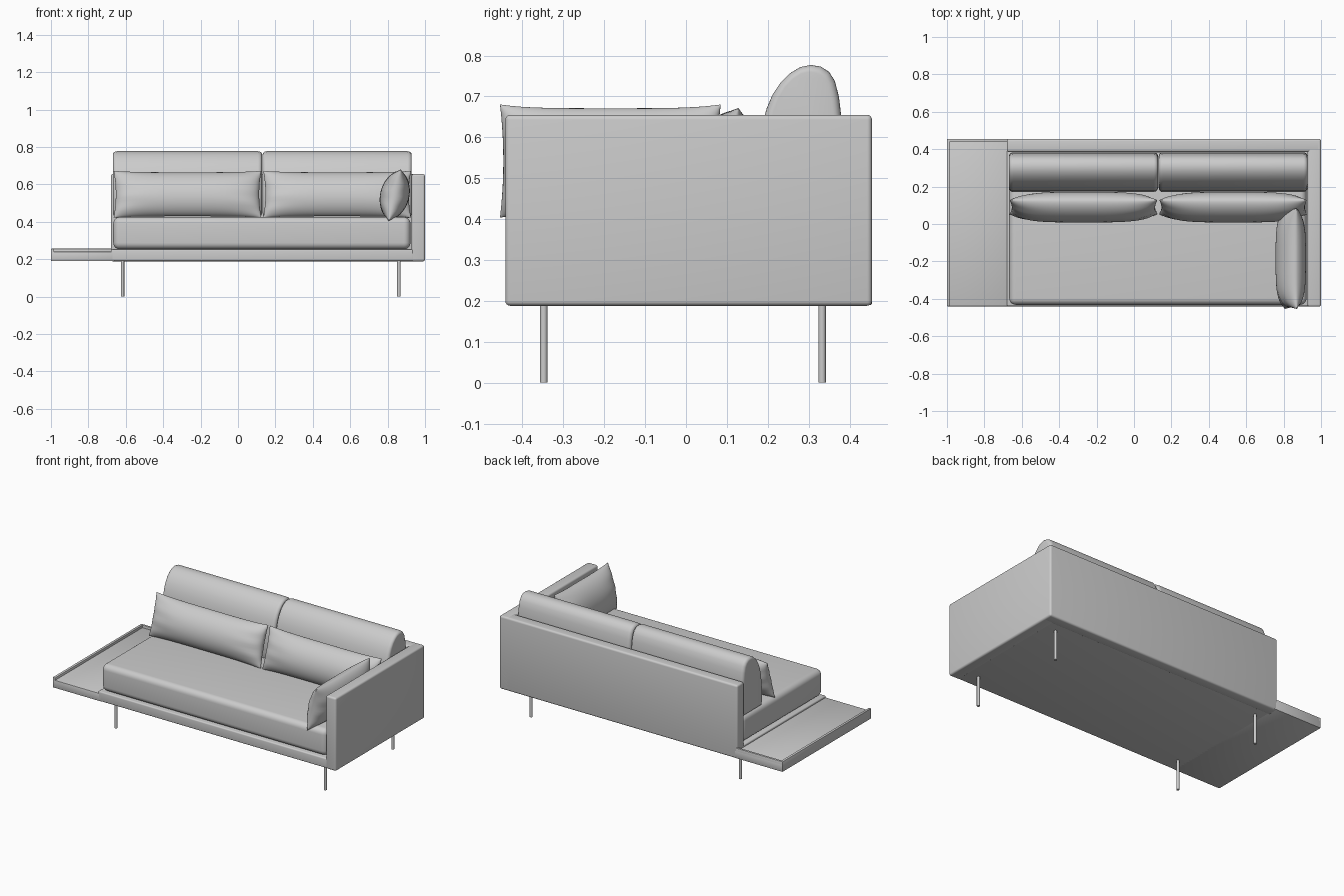
import bpy, bmesh, math
from mathutils import Vector

if "Cube" in bpy.data.objects:
    bpy.data.objects.remove(bpy.data.objects["Cube"])


def finish(name, bm, angle=40):
    bmesh.ops.recalc_face_normals(bm, faces=bm.faces)
    mesh = bpy.data.meshes.new(name)
    bm.to_mesh(mesh)
    bm.free()
    for p in mesh.polygons:
        p.use_smooth = True
    mesh.set_sharp_from_angle(angle=math.radians(angle))
    obj = bpy.data.objects.new(name, mesh)
    bpy.context.collection.objects.link(obj)
    return obj


def box(name, x, y, z, r=0.01, seg=4):
    """Rounded box from (min, max) pairs."""
    bm = bmesh.new()
    bmesh.ops.create_cube(bm, size=1)
    for v in bm.verts:
        v.co = Vector([(a + b) / 2 + c * (b - a) for (a, b), c in zip((x, y, z), v.co)])
    if r:
        bmesh.ops.bevel(bm, geom=bm.edges[:], offset=r, segments=seg,
                        profile=0.5, affect='EDGES')
    return finish(name, bm)


def extruded_cushion(name, profile, x0, x1, r=0.022):
    """Side profile (y, z) run along x, with rounded ends."""
    bm = bmesh.new()
    cy = sum(p[0] for p in profile) / len(profile)
    cz = sum(p[1] for p in profile) / len(profile)
    hy = (max(p[0] for p in profile) - min(p[0] for p in profile)) / 2
    hz = (max(p[1] for p in profile) - min(p[1] for p in profile)) / 2
    steps = [math.radians(a) for a in (0, 18, 36, 54, 72, 90)]
    stations = [(x0 + r * (1 - math.sin(a)), r * (1 - math.cos(a))) for a in reversed(steps)]
    stations = [(x0 + r * (1 - math.cos(a)), r * (1 - math.sin(a))) for a in steps]
    stations += [(x0 + x1 - x, d) for x, d in reversed(stations)]
    rings = [[bm.verts.new((x, cy + (y - cy) * (1 - d / hy), cz + (z - cz) * (1 - d / hz)))
              for y, z in profile] for x, d in stations]
    n = len(profile)
    for a, b in zip(rings, rings[1:]):
        for i in range(n):
            j = (i + 1) % n
            bm.faces.new((a[i], a[j], b[j], b[i]))
    bm.faces.new(rings[0])
    bm.faces.new(rings[-1])
    return finish(name, bm, 50)


def pillow(name, w, h, t, loc, lean, turn=0, nu=40, nv=24):
    """Knife-edge pillow: half width w, half height h, half thickness t."""
    bm = bmesh.new()
    for side in (-1, 1):
        grid = []
        for i in range(nu + 1):
            u = math.sin(math.pi * (i / nu - 0.5))
            row = []
            for j in range(nv + 1):
                v = math.sin(math.pi * (j / nv - 0.5))
                puff = max(0, 1 - u ** 4) ** 0.5 * max(0, 1 - v * v) ** 0.6
                crease = 1 + 0.06 * u ** 4 * math.sin(11 * v + 2 * u + side)
                row.append(bm.verts.new((u * w * (1 - 0.03 * (1 - v * v)),
                                         side * t * puff * crease,
                                         v * h * (1 - 0.07 * (1 - u ** 4)))))
            grid.append(row)
        for i in range(nu):
            for j in range(nv):
                bm.faces.new((grid[i][j], grid[i + 1][j], grid[i + 1][j + 1], grid[i][j + 1]))
    bmesh.ops.remove_doubles(bm, verts=bm.verts[:], dist=1e-5)
    obj = finish(name, bm, 60)
    obj.location = loc
    obj.rotation_euler = (math.radians(lean), 0, math.radians(turn))
    return obj


# Base deck and the open side tray with its raised lips
box("base_deck", (-0.68, 0.99), (-0.44, 0.45), (0.19, 0.253), 0.008)
box("side_tray", (-1.0, -0.66), (-0.44, 0.455), (0.19, 0.24), 0.004, 2)
box("tray_end_lip", (-1.0, -0.983), (-0.44, 0.455), (0.195, 0.256), 0.003, 2)
box("tray_back_lip", (-1.0, -0.67), (0.44, 0.455), (0.195, 0.256), 0.003, 2)

# Upholstered back and right arm
box("back_panel", (-0.68, 0.998), (0.385, 0.455), (0.188, 0.655), 0.012)
box("right_arm", (0.928, 1.0), (-0.442, 0.455), (0.188, 0.655), 0.012)

# Seat cushion
box("seat_cushion", (-0.667, 0.922), (-0.432, 0.383), (0.253, 0.425), 0.035, 6)

# Back cushions with a sloping front
back_profile = [(0.18, 0.42), (0.37, 0.42), (0.382, 0.45), (0.383, 0.55), (0.38, 0.65),
                (0.374, 0.70), (0.364, 0.738), (0.35, 0.76), (0.33, 0.773), (0.305, 0.777),
                (0.28, 0.772), (0.255, 0.757), (0.232, 0.735), (0.212, 0.705),
                (0.197, 0.67), (0.186, 0.63), (0.176, 0.56), (0.17, 0.45)]
for side, x0, x1 in (("left", -0.668, 0.128), ("right", 0.132, 0.928)):
    extruded_cushion(side + "_back_cushion", back_profile, x0, x1)
    pillow(side + "_lumbar_pillow", 0.395, 0.131, 0.078,
           ((x0 + x1) / 2, 0.09, 0.547), -17)

# Loose pillow leaning on the arm
pillow("arm_pillow", 0.27, 0.142, 0.078, (0.838, -0.185, 0.542), -13, -90)

# Slim round legs
for fx, x in (("left", -0.617), ("right", 0.86)):
    for fy, y in (("front", -0.348), ("back", 0.333)):
        bm = bmesh.new()
        bmesh.ops.create_cone(bm, cap_ends=True, segments=20, radius1=0.009,
                              radius2=0.009, depth=0.2)
        bmesh.ops.translate(bm, verts=bm.verts, vec=(x, y, 0.1))
        finish(f"{fy}_{fx}_leg", bm)
